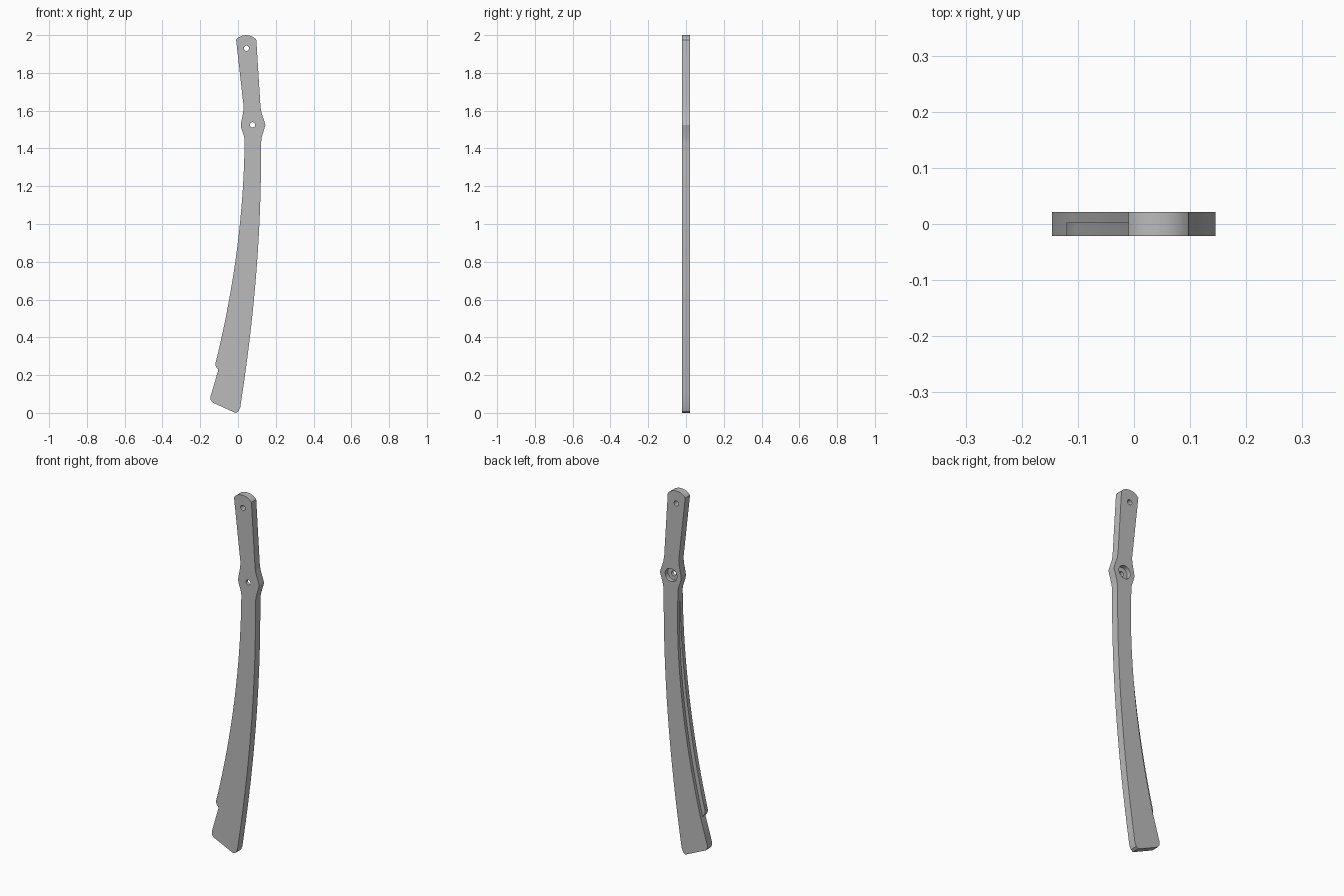
import bpy
import bmesh
from mathutils import Vector, Matrix
from mathutils.geometry import interpolate_bezier

cube = bpy.data.objects.get("Cube")
if cube:
    bpy.data.objects.remove(cube)

HALF = 0.021      # half thickness of the plate
STEP = 0.003      # depth at which the rebate and counterbore stop

grey = bpy.data.materials.new("plain grey")
grey.use_nodes = True
colour = (0.5, 0.5, 0.5, 1)
grey.diffuse_color = colour
grey.node_tree.nodes["Principled BSDF"].inputs["Base Color"].default_value = colour


def bend(a, h1, h2, b, count=20):
    """Points along a smooth edge from a to b."""
    return [(p.x, p.y) for p in interpolate_bezier(
        *[Vector((x, z, 0)) for x, z in (a, h1, h2, b)], count)]


def add_object(name, bm):
    bmesh.ops.recalc_face_normals(bm, faces=bm.faces)
    mesh = bpy.data.meshes.new(name)
    bm.to_mesh(mesh)
    bm.free()
    mesh.materials.append(grey)
    obj = bpy.data.objects.new(name, mesh)
    bpy.context.collection.objects.link(obj)
    return obj


def plate(name, outline, y0, y1):
    bm = bmesh.new()
    face = bm.faces.new([bm.verts.new((x, y0, z)) for x, z in outline])
    result = bmesh.ops.extrude_face_region(bm, geom=[face])
    moved = [g for g in result["geom"] if isinstance(g, bmesh.types.BMVert)]
    bmesh.ops.translate(bm, verts=moved, vec=(0, y1 - y0, 0))
    return add_object(name, bm)


def drill(name, x, z, radius, y0, y1):
    bm = bmesh.new()
    place = Matrix.Translation((x, (y0 + y1) / 2, z)) @ Matrix.Rotation(1.5708, 4, "X")
    bmesh.ops.create_cone(bm, cap_ends=True, segments=32, radius1=radius,
                          radius2=radius, depth=y1 - y0, matrix=place)
    return add_object(name, bm)


# Outline of the lever, anticlockwise from the foot
right_edge = bend((0.012, 0.03), (0.085, 0.5), (0.125, 0.95), (0.122, 1.43))
right_boss = [(0.126, 1.46), (0.141, 1.51), (0.145, 1.525), (0.141, 1.54),
              (0.124, 1.59), (0.119, 1.62)]
top_arc = bend((0.097, 1.975), (0.07, 2.008), (0.015, 2.008), (-0.01, 1.975), 14)
left_boss = [(0.03, 1.62), (0.027, 1.59), (0.017, 1.54), (0.015, 1.525),
             (0.017, 1.51), (0.032, 1.465)]
left_edge = bend((0.035, 1.445), (0.032, 1.05), (-0.025, 0.64), (-0.12, 0.26))
foot = [(-0.119, 0.25), (-0.112, 0.237), (-0.107, 0.234), (-0.105, 0.225),
        (-0.146, 0.085), (-0.145, 0.07), (-0.135, 0.055),
        (-0.018, 0.002), (-0.01, 0.0), (0.003, 0.008)]
lever = plate("lever", right_edge + right_boss + top_arc + left_boss + left_edge + foot,
              -HALF, HALF)

# Rebate along the rear of the inner edge, then the pivot holes
inner = bend((0.034, 1.45), (0.052, 1.05), (-0.005, 0.62), (-0.105, 0.225))
cutters = [
    plate("rebate_cutter", inner + [(-0.2, 0.225), (-0.2, 1.45)], STEP, 0.1),
    drill("top_hole_cutter", 0.045, 1.93, 0.014, -0.1, 0.1),
    drill("pivot_hole_cutter", 0.077, 1.525, 0.014, -0.1, 0.1),
    drill("counterbore_cutter", 0.077, 1.525, 0.036, -STEP, 0.1),
]
bpy.ops.object.select_all(action="DESELECT")
bpy.context.view_layer.objects.active = lever
lever.select_set(True)
for cutter in cutters:
    cutter.hide_render = True
    cut = lever.modifiers.new(cutter.name, "BOOLEAN")
    cut.operation = "DIFFERENCE"
    cut.solver = "EXACT"
    cut.object = cutter
    bpy.ops.object.modifier_apply(modifier=cut.name)
    bpy.data.objects.remove(cutter)

bpy.ops.object.shade_smooth_by_angle(angle=0.5)
